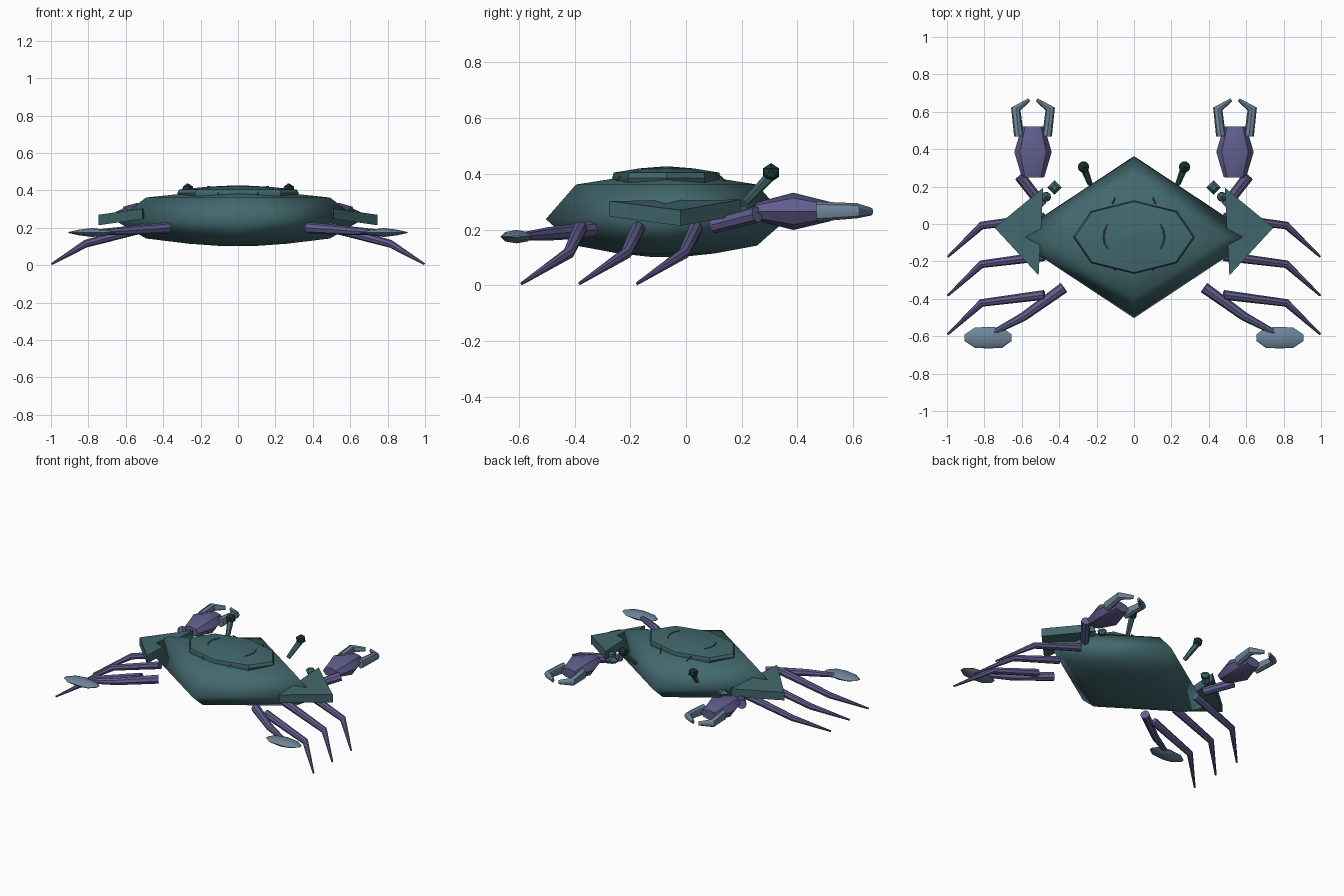
import bpy, bmesh, math
from mathutils import Vector

if "Cube" in bpy.data.objects:
    bpy.data.objects.remove(bpy.data.objects["Cube"])


def material(name, color):
    m = bpy.data.materials.new(name)
    m.diffuse_color = (*color, 1)
    m.use_nodes = True
    m.node_tree.nodes["Principled BSDF"].inputs["Base Color"].default_value = m.diffuse_color
    return m


TEAL = material("teal_shell", (0.055, 0.14, 0.155))
PURPLE = material("purple_limb", (0.12, 0.112, 0.27))
SLATE = material("slate_tip", (0.155, 0.235, 0.32))
DARK = material("dark_eye", (0.012, 0.04, 0.042))


def finish(name, bm, mat, angle):
    bmesh.ops.recalc_face_normals(bm, faces=bm.faces)
    me = bpy.data.meshes.new(name)
    bm.to_mesh(me)
    bm.free()
    me.materials.append(mat)
    ob = bpy.data.objects.new(name, me)
    bpy.context.collection.objects.link(ob)
    if angle:
        bpy.ops.object.select_all(action='DESELECT')
        ob.select_set(True)
        bpy.context.view_layer.objects.active = ob
        bpy.ops.object.shade_smooth_by_angle(angle=math.radians(angle))
    return ob


def loft(name, path, radii, mat, n=8, angle=40, phase=0.0):
    """Sweep an n-sided ellipse (side radius, up radius) along a path."""
    bm = bmesh.new()
    pts = [Vector(p) for p in path]
    rings = []
    for i, p in enumerate(pts):
        t = (pts[min(i + 1, len(pts) - 1)] - pts[max(i - 1, 0)]).normalized()
        side = Vector((1, 0, 0)) if abs(t.z) > 0.99 else t.cross(Vector((0, 0, 1))).normalized()
        up = Vector((0, 1, 0)) if abs(t.z) > 0.99 else side.cross(t)
        r = radii[i]
        a, b = r if isinstance(r, tuple) else (r, r)
        ring = []
        for k in range(n):
            w = 2 * math.pi * k / n + phase
            ring.append(bm.verts.new(p + side * a * math.cos(w) + up * b * math.sin(w)))
        rings.append(ring)
    for r0, r1 in zip(rings, rings[1:]):
        for k in range(n):
            bm.faces.new((r0[k], r0[(k + 1) % n], r1[(k + 1) % n], r1[k]))
    bm.faces.new(rings[0])
    bm.faces.new(rings[-1])
    return finish(name, bm, mat, angle)


def gem(name, center, r, mat, sub=1, angle=0):
    bm = bmesh.new()
    bmesh.ops.create_icosphere(bm, subdivisions=sub, radius=r)
    bmesh.ops.translate(bm, verts=bm.verts, vec=center)
    return finish(name, bm, mat, angle)


def stack(name, profile, rx, ry, n, angle):
    """Stack scaled outlines from (scale, height) pairs."""
    return loft(name, [(0, -0.07, z) for _, z in profile],
                [(rx * s, ry * s) for s, _ in profile], TEAL, n, angle)


# Diamond shell and raised back plate
stack("shell", [(0.12, 0.102), (0.4, 0.115), (0.75, 0.143), (1, 0.238),
                (0.75, 0.362), (0.4, 0.386), (0.12, 0.398)], 0.655, 0.433, 4, 180)
stack("back_plate", [(0.97, 0.365), (1, 0.385), (0.97, 0.405), (0.5, 0.42), (0.05, 0.427)],
      0.325, 0.195, 8, 35)

for s, tag in ((1, "right"), (-1, "left")):
    def P(*pts):
        return [(s * x, y, z) for x, y, z in pts]

    # Pointed side spine: a tilted triangular slab
    bm = bmesh.new()
    top = [bm.verts.new(p) for p in P((0.745, -0.02, 0.27), (0.485, 0.195, 0.308), (0.51, -0.275, 0.303))]
    low = [bm.verts.new(v.co - Vector((0, 0, 0.056))) for v in top]
    bm.faces.new(top)
    bm.faces.new(low)
    for k in range(3):
        j = (k + 1) % 3
        bm.faces.new((top[k], top[j], low[j], low[k]))
    finish(f"side_spine_{tag}", bm, TEAL, 0)

    # Fine ridges on the back
    loft(f"ridge_middle_{tag}", P((0.14, 0.0, 0.419), (0.158, -0.035, 0.42), (0.162, -0.07, 0.42),
                                  (0.158, -0.1, 0.42), (0.14, -0.135, 0.419)),
         [0.002, 0.004, 0.005, 0.004, 0.002], TEAL, 6)
    for part, y0, y1 in (("fore", 0.14, 0.11), ("aft", -0.25, -0.22)):
        loft(f"ridge_{part}_{tag}", P((0.10, y0, 0.375), (0.115, y1, 0.402)), [0.003, 0.004], TEAL, 6)

    # Walking legs
    for i in range(3):
        d = -0.207 * i
        loft(f"walking_leg_{i + 1}_{tag}",
             P((0.48, 0.035 + d, 0.205), (0.815, -0.008 + d, 0.115), (0.995, -0.175 + d, 0.007)),
             [0.026, 0.021, 0.006], PURPLE, 8)

    # Swimming leg with paddle
    loft(f"swimming_leg_{tag}", P((0.375, -0.34, 0.2), (0.59, -0.495, 0.185), (0.75, -0.58, 0.177)),
         [0.03, 0.024, 0.015], PURPLE, 8)
    loft(f"paddle_{tag}", P((0.655, -0.608, 0.175), (0.705, -0.608, 0.175), (0.78, -0.608, 0.175),
                            (0.85, -0.608, 0.175), (0.905, -0.608, 0.175)),
         [(0.018, 0.003), (0.055, 0.015), (0.057, 0.024), (0.055, 0.015), (0.018, 0.003)], SLATE, 8)

    # Claw arm, palm and two fingers
    loft(f"claw_arm_{tag}", P((0.49, 0.10, 0.215), (0.61, 0.255, 0.255)), [0.028, 0.03], PURPLE, 8)
    loft(f"claw_palm_{tag}", P((0.54, 0.25, 0.265), (0.54, 0.385, 0.266), (0.54, 0.52, 0.265)),
         [(0.06, 0.032), (0.1, 0.067), (0.06, 0.034)], PURPLE, 8)
    for m, part in ((-1, "inner"), (1, "outer")):
        loft(f"claw_finger_{part}_{tag}",
             P((0.54 + m * 0.075, 0.47, 0.265), (0.54 + m * 0.092, 0.615, 0.268), (0.54 + m * 0.02, 0.664, 0.265)),
             [(0.026, 0.036), (0.026, 0.027), (0.009, 0.014)], SLATE, 8)

    # Small knobs beside the claw joint
    loft(f"knob_large_{tag}", P((0.425, 0.195, 0.245), (0.425, 0.195, 0.265), (0.425, 0.195, 0.285)),
         [0.018, 0.039, 0.018], TEAL, 4, 0)
    gem(f"knob_small_{tag}", (s * 0.47, 0.145, 0.268), 0.03, TEAL)

    # Eye on stalk
    loft(f"eye_stalk_{tag}", P((0.235, 0.215, 0.3), (0.268, 0.3, 0.39)), [0.014, 0.02], TEAL, 6)
    gem(f"eye_{tag}", (s * 0.27, 0.305, 0.405), 0.034, DARK)
